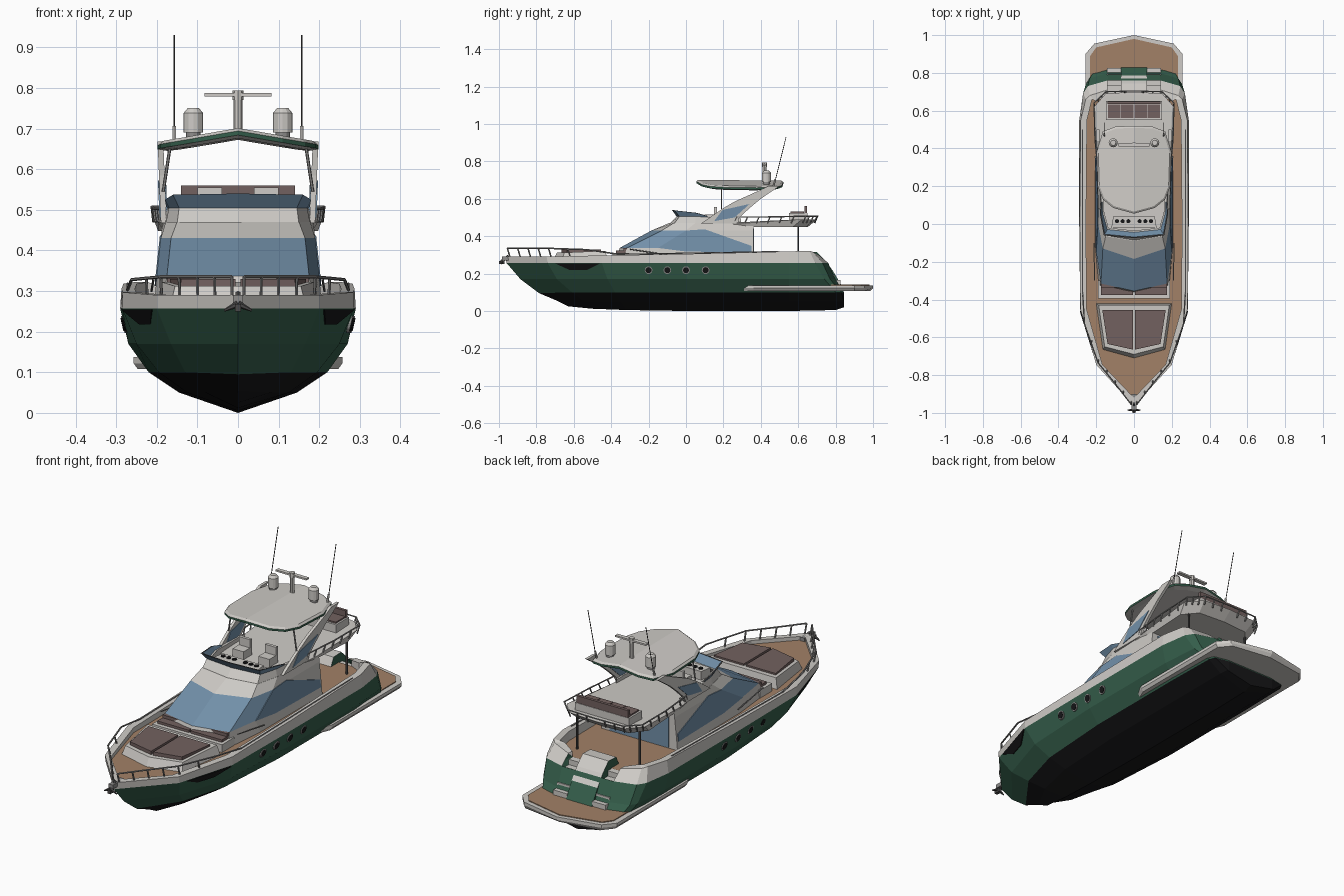
import bpy, bmesh, math
from mathutils import Vector, Matrix

if "Cube" in bpy.data.objects:
    bpy.data.objects.remove(bpy.data.objects["Cube"])

# Flat colours
COLOURS = [("white", (.62, .60, .57)), ("green", (.036, .115, .072)), ("black", (.008, .008, .009)),
           ("teak", (.36, .22, .135)), ("brown_cushion", (.17, .12, .115)), ("blue_glass", (.17, .28, .40)),
           ("grey_metal", (.27, .265, .26)), ("dark_metal", (.07, .068, .068))]
MATS = []
for n, c in COLOURS:
    m = bpy.data.materials.new(n)
    m.diffuse_color = (*c, 1)
    m.use_nodes = True
    m.node_tree.nodes["Principled BSDF"].inputs["Base Color"].default_value = m.diffuse_color
    MATS.append(m)
WHITE, GREEN, BLACK, TEAK, BROWN, GLASS, METAL, DARK = range(8)


def finish(bm, name):
    """Turn a bmesh into an object that carries only the materials it uses."""
    bmesh.ops.remove_doubles(bm, verts=bm.verts[:], dist=1e-5)
    bmesh.ops.recalc_face_normals(bm, faces=bm.faces[:])
    used = sorted({f.material_index for f in bm.faces})
    for f in bm.faces:
        f.material_index = used.index(f.material_index)
    me = bpy.data.meshes.new(name)
    bm.to_mesh(me)
    bm.free()
    for u in used:
        me.materials.append(MATS[u])
    ob = bpy.data.objects.new(name, me)
    bpy.context.collection.objects.link(ob)
    return ob


def loft(name, rows, mats, top=None, bottom=None, close=99, shape=None):
    """Skin half outlines (centre front to aft), mirrored across x."""
    bm = bmesh.new()
    rings = [[bm.verts.new((-x, y, z)) for x, y, z in reversed(r)] +
             [bm.verts.new(p) for p in r] for r in rows]
    n = len(rows[0])
    for i in range(len(rows) - 1):
        a, b = rings[i], rings[i + 1]
        for j in range(2 * n - 1 + (i < close)):
            if j == n - 1:
                continue
            k = (j + 1) % (2 * n)
            f = bm.faces.new((a[j], a[k], b[k], b[j]))
            seg = j - n if n <= j < 2 * n - 1 else n - 2 - j
            m = mats[i]
            f.material_index = m if isinstance(m, int) else m[seg] if j < 2 * n - 1 else m[-1]
    for ring, m in ((rings[-1], top), (rings[0], bottom)):
        if m is not None:
            bm.faces.new(ring).material_index = m
    if shape:
        bmesh.ops.remove_doubles(bm, verts=bm.verts[:], dist=1e-5)
        shape(bm)
    return finish(bm, name)


def prism(bm, a, b, mat):
    """Solid between two matching polygons."""
    va, vb = [bm.verts.new(p) for p in a], [bm.verts.new(p) for p in b]
    fs = [bm.faces.new(va), bm.faces.new(vb)]
    for i in range(len(a)):
        j = (i + 1) % len(a)
        fs.append(bm.faces.new((va[i], va[j], vb[j], vb[i])))
    for f in fs:
        f.material_index = mat


def side_plate(name, pts, xf, thick, mat):
    """Polygon in (y, z), laid on x = xf(y, z) on both sides."""
    bm = bmesh.new()
    for s in (-1, 1):
        prism(bm, [(s * xf(y, z), y, z) for y, z in pts],
              [(s * (xf(y, z) - thick), y, z) for y, z in pts], mat)
    return finish(bm, name)


def slab(name, pts, z0, z1, mat, both=False):
    """Polygon in (x, y), extruded in z; mirrored as a second piece if wanted."""
    bm = bmesh.new()
    for s in ((1, -1) if both else (1,)):
        prism(bm, [(s * x, y, z0) for x, y in pts], [(s * x, y, z1) for x, y in pts], mat)
    return finish(bm, name)


def box(name, x, y, z, mat, both=False):
    return slab(name, [(x[0], y[0]), (x[1], y[0]), (x[1], y[1]), (x[0], y[1])], z[0], z[1], mat, both)


def rods(name, segs, r, mat, both=True, sides=6, r2=None):
    """Straight round bars between point pairs."""
    bm = bmesh.new()
    for s in ((1, -1) if both else (1,)):
        for a, b in segs:
            a, b = (Vector((s * p[0], p[1], p[2])) for p in (a, b))
            d = b - a
            mat4 = Matrix.Translation((a + b) / 2) @ d.to_track_quat('Z', 'Y').to_matrix().to_4x4()
            bmesh.ops.create_cone(bm, cap_ends=True, segments=sides, radius1=r,
                                  radius2=r if r2 is None else r2, depth=d.length, matrix=mat4)
    for f in bm.faces:
        f.material_index = mat
    return finish(bm, name)


def chain(pts):
    return list(zip(pts, pts[1:]))


# Hull: keel, chine, waterline, knuckle, sheer, bulwark top
ys = [(-.63, -.5, -.32, 0, .55, .8, .845, .845), (-.69, -.55, -.35, 0, .55, .8, .845, .845),
      (-.785, -.61, -.38, 0, .55, .8, .83, .845), (-.885, -.69, -.42, 0, .55, .74, .77, .80),
      (-.96, -.74, -.45, 0, .55, .69, .73, .76), (-.965, -.745, -.45, 0, .55, .66, .68, .71)]
xs = [(0,) * 8, (0, .08, .125, .145, .145, .145, .14, .13), (0, .13, .195, .22, .22, .215, .20, .13),
      (0, .165, .25, .27, .27, .255, .235, .135), (0, .2, .285, .29, .29, .27, .245, .14),
      (0, .2, .284, .287, .282, .255, .235, .14)]
zs = [(.025, .012, .005, 0, 0, .005, .02, .02), (.055,) + (.05,) * 7, (.095,) + (.1,) * 7, (.17,) * 8,
      (.257,) * 8, (.29, .29, .297, .305, .318, .322, .315, .30)]
hull_rows = [list(zip(xs[i], ys[i], zs[i])) for i in range(6)]
inner = [(max(x - .033, 0) if k < 7 else x, y + (.045 if k == 0 else -.03 if k > 5 else 0), z)
         for k, (x, y, z) in enumerate(hull_rows[-1])]
hull_rows += [inner, [(x, y, .272) for x, y, z in inner]]
loft("hull", hull_rows, [BLACK, BLACK, GREEN, GREEN, WHITE, WHITE, WHITE], top=TEAK, close=4)

# Hull windows and portholes
side_plate("bow_window", [(-.7, .254), (-.62, .218), (-.53, .218), (-.46, .254)],
           lambda y, z: .241 + .31 * (y + .6) - .61 * (.257 - z) + .005, .008, BLACK)
for i, py in enumerate((-.2, -.1, 0, .105)):
    for nm, r, off, m in (("porthole_rim", .021, .003, METAL), ("porthole_glass", .016, .005, BLACK)):
        side_plate(f"{nm}_{i}", [(py + r * math.cos(a * math.pi / 6), .218 + r * math.sin(a * math.pi / 6))
                                 for a in range(12)],
                   lambda y, z: .281 + min(0, y * .028) + (z - .218) * .23 + off, .008, m)

# Swim platform with side wings
plat = [(.2, .31), (.235, .31), (.257, .36), (.257, .9), (.21, .955), (0, 1)]
loft("swim_platform", [[(x * .96, min(y, .985), .108) for x, y in plat], [(x, y, .122) for x, y in plat],
     [(x, y, .137) for x, y in plat]], [WHITE, WHITE], top=WHITE, bottom=WHITE)
loft("platform_teak", [[(x, y, z) for x, y in ((.232, .76), (.232, .89), (.2, .935), (0, .98))]
     for z in (.13, .141)], [TEAK], top=TEAK)

# Stern block and stairs
stern = [(.62, .14), (.62, .272), (.64, .312), (.70, .315), (.745, .27), (.785, .215), (.83, .14)]
bm = bmesh.new()
prism(bm, [(-.07, y, z) for y, z in stern], [(.07, y, z) for y, z in stern], GREEN)
for f in bm.faces:
    if f.calc_center_median().z > .24:
        f.material_index = WHITE
finish(bm, "stern_block")
for i in range(5):
    box(f"stair_{i}", (.068, .142), (.66, .825 - i * .03), (.12, .165 + i * .026), WHITE, True)

# Foredeck sun pad and bow seat
loft("sunpad_base", [[(0, -.71, .27), (.165, -.665, .27), (.2, -.42, .27)],
                     [(0, -.69, .312), (.155, -.65, .312), (.187, -.43, .322)]], [WHITE], top=WHITE)
slab("sunpad_cushion", [(.006, -.665), (.14, -.635), (.168, -.455), (.006, -.455)], .30, .329, BROWN, True)
box("bow_seat_base", (-.19, .19), (-.395, -.3), (.27, .31), WHITE)
box("bow_seat_cushion", (.004, .175), (-.375, -.325), (.30, .322), BROWN, True)
box("bow_seat_back", (-.175, .175), (-.335, -.31), (.31, .337), BROWN)

# Cabin with wraparound windscreen
loft("cabin", [[(0, -.37, .27), (.185, -.34, .27), (.206, -.12, .27), (.206, .36, .27)],
               [(0, -.355, .337), (.175, -.315, .337), (.2, -.15, .337), (.2, .36, .337)],
               [(0, -.185, .43), (.165, -.13, .43), (.19, 0, .43), (.19, .36, .43)],
               [(0, -.09, .47), (.15, -.065, .47), (.178, .05, .47), (.186, .36, .47)]],
     [WHITE, [GLASS, GLASS, WHITE], WHITE], top=WHITE)
cab_x = lambda y, z: .2 - max(z - .337, 0) * .107 + max(.337 - z, 0) * .09 + .003
side_plate("side_window", [(-.15, .337), (0, .43), (.1, .437), (.35, .348), (.35, .312), (0, .318)],
           cab_x, .006, GLASS)
box("saloon_door", (-.16, .16), (.355, .364), (.275, .44), GLASS)

# Flybridge deck, coaming and windscreen
fly = [(0, .1), (.17, .1), (.197, .32), (.212, .62), (.15, .69), (0, .7)]
loft("fly_deck", [[(x * .93, y - (.05 if y > .5 else 0), .448) for x, y in fly],
                  [(x, y, .47 + (.02 if y > .5 else 0)) for x, y in fly],
                  [(x * .95, y - (.015 if y > .5 else 0), .476 + (.014 if y > .5 else 0)) for x, y in fly]],
     [WHITE, WHITE], top=WHITE, bottom=WHITE)
base = [(0, -.09, .465), (.15, -.065, .465), (.178, .05, .465), (.188, .28, .465)]
rim = [(0, -.05, .505), (.145, -.035, .505), (.17, .05, .505), (.182, .28, .495)]
loft("fly_coaming", [base, rim, [(x * .93, y + .015, z) for x, y, z in rim],
                     [(x * .93, y + .015, .465) for x, y, z in base]], [WHITE] * 3, close=0)
low = rim[:3] + [(.173, .11, .502)]
high = [(0, -.075, .54), (.16, -.06, .537), (.18, .05, .525), (.177, .11, .508)]
back = lambda r: [(x * .97, y + .006, z) for x, y, z in r]
loft("fly_windscreen", [low, high, back(high), back(low)], [GLASS, DARK, GLASS], close=0)

# Helm console, gauges and seats
slab("helm_console", [(-.12, -.02), (.12, -.02), (.11, .04), (-.11, .04)], .47, .512, WHITE)
rods("gauges", [((x, .015, .51), (x, .015, .516)) for x in (.03, .06, .09)], .011, BLACK, sides=10)
box("helm_seat", (.04, .1), (.1, .15), (.47, .515), WHITE, True)
box("helm_seat_back", (.04, .1), (.15, .165), (.47, .555), WHITE, True)

# Aft flybridge lounge
box("lounge_base", (-.147, .147), (.55, .65), (.475, .525), WHITE)
for i in range(4):
    x = -.138 + i * .07
    box(f"lounge_cushion_{i}", (x, x + .066), (.56, .632), (.52, .532), BROWN)
box("lounge_back", (-.14, .14), (.634, .648), (.51, .56), BROWN)

# Radar arch with glass and front struts
arch_x = lambda y, z: .19 + (z - .47) * .04
side_plate("radar_arch", [(.08, .468), (.2, .55), (.26, .585), (.4, .648), (.44, .668), (.5, .668), (.4, .6),
                          (.34, .55), (.286, .5), (.27, .468)], arch_x, .014, WHITE)
side_plate("arch_glass", [(.15, .48), (.195, .54), (.34, .572), (.26, .5)],
           lambda y, z: arch_x(y, z) + .003, .02, GLASS)
rods("hardtop_strut", [((.184, .19, .545), (.165, .19, .67))], .004, METAL)


# Hardtop with a folded crown and green edge
def crown(bm):
    for c in (0, .11, -.11):
        bmesh.ops.bisect_plane(bm, geom=bm.verts[:] + bm.edges[:] + bm.faces[:], dist=1e-5,
                               plane_co=(c, 0, 0), plane_no=(1, 0, 0))
    for v in bm.verts:
        v.co.z -= .17 * abs(v.co.x) + .02 * max(0, v.co.y - .3)


roof = [(0, .055), (.11, .085), (.165, .13), (.192, .2), (.198, .38), (.165, .49), (.1, .515), (0, .52)]
sc = lambda k, z: [(x * k, .29 + (y - .29) * k, z) for x, y in roof]
loft("hardtop", [sc(.88, .676), sc(1, .684), sc(1, .694), sc(.955, .701)], [WHITE, GREEN, WHITE],
     top=WHITE, bottom=WHITE, shape=crown)

# Domes, radar and aerials
rods("dome_foot", [((.11, .43, .67), (.11, .43, .69))], .018, METAL, sides=12)
rods("satellite_dome", [((.11, .43, .69), (.11, .43, .738))], .024, WHITE, sides=12)
rods("dome_cap", [((.11, .43, .738), (.11, .43, .75))], .024, WHITE, sides=12, r2=.014)
rods("radar_mast", [((0, .42, .68), (0, .42, .775))], .011, WHITE, both=False, sides=8)
box("radar_bar", (-.083, .083), (.41, .43), (.779, .787), WHITE)
rods("radar_hub", [((0, .42, .77), (0, .42, .794))], .013, WHITE, both=False, sides=8)
rods("aerial_base", [((.157, .465, .66), (.157, .478, .705))], .005, WHITE)
rods("aerial", [((.157, .478, .70), (.157, .535, .93))], .0018, DARK)

# Flybridge rail and overhang posts
fr = [(.19, .27, .502), (.207, .45, .503), (.212, .64, .507), (.15, .7, .507), (0, .705, .507)]
lerp = lambda a, b, t: tuple(p + (q - p) * t for p, q in zip(a, b))
posts = [lerp(a, b, t) for a, b in chain(fr) for t in (0, .33, .67)]
rods("fly_rail", chain(fr) + [((x * .98, y - .015, .47), (x, y, z)) for x, y, z in posts], .0035, METAL)
rods("overhang_post", [((.17, .6, .27), (.17, .6, .455))], .005, DARK)

# Bow rail
br = [(.015, -.955, .335), (.1, -.845, .335), (.19, -.735, .335), (.262, -.53, .328), (.272, -.36, .303)]
posts = [lerp(a, b, t) for a, b in chain(br[:4]) for t in (0, .5)]
rods("bow_rail", chain(br) + [((x * .99, y + .015, .285), (x, y, z)) for x, y, z in posts], .004, METAL)
rods("side_handrail", [((.208, -.3, .33), (.213, -.1, .30)), ((.272, -.36, .303), (.272, .5, .318))], .003, METAL)

# Anchor and bow roller
box("bow_roller", (-.012, .012), (-.985, -.9), (.27, .29), METAL)
rods("anchor_shank", [((0, -.95, .295), (0, -.985, .26))], .007, DARK, both=False)
rods("anchor_fluke", [((0, -.985, .268), (.034, -.985, .252))], .009, DARK, r2=.003)
box("anchor_tip", (-.008, .008), (-1, -.97), (.25, .268), DARK)
